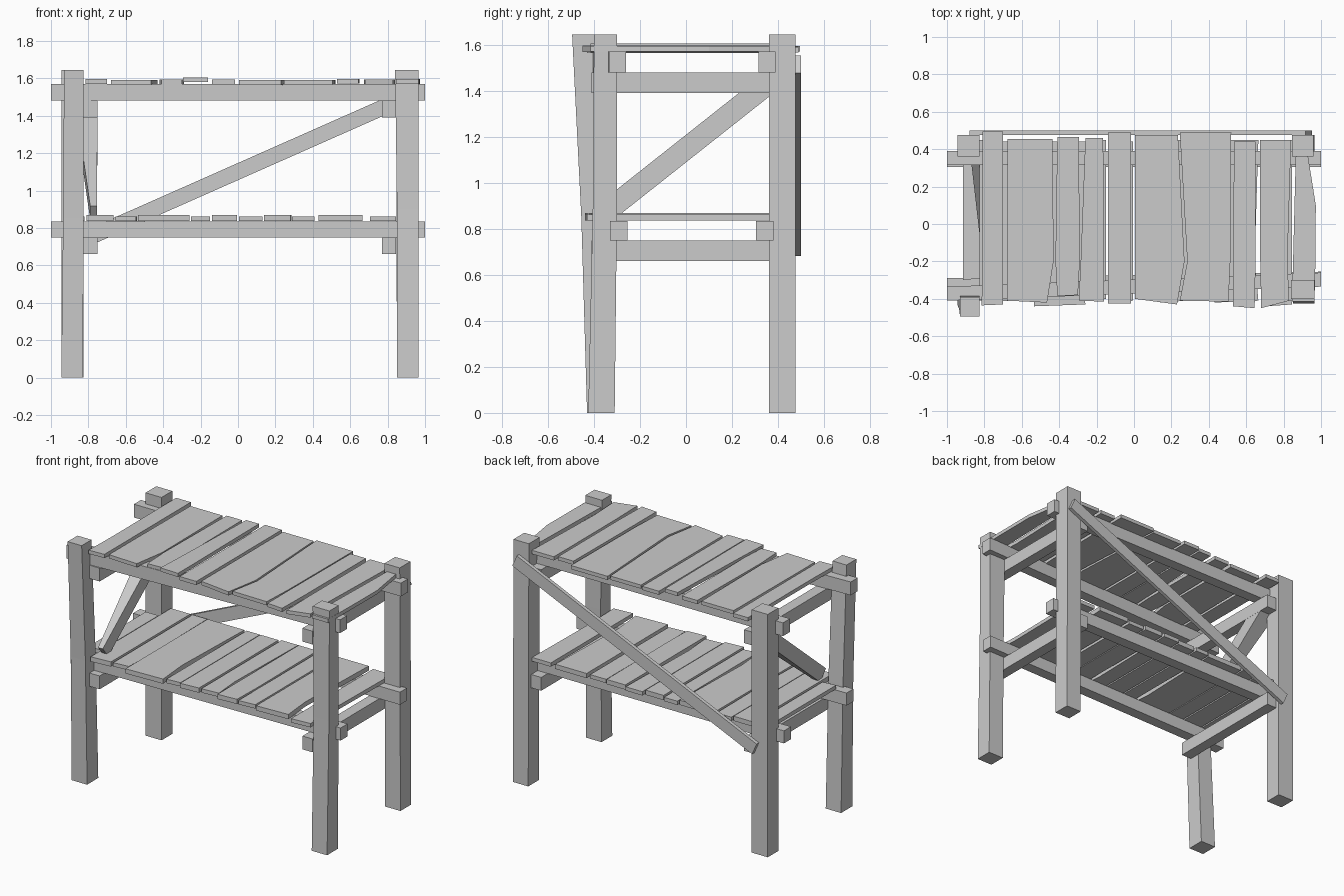
import bpy
import math
from mathutils import Vector

if "Cube" in bpy.data.objects:
    bpy.data.objects.remove(bpy.data.objects["Cube"])


def loft(name, rings):
    """Closed solid skinned through matching rings of points."""
    n = len(rings[0])
    verts = [p for r in rings for p in r]
    faces = [list(range(n))[::-1], [len(verts) - n + i for i in range(n)]]
    for k in range(len(rings) - 1):
        for i in range(n):
            j = (i + 1) % n
            faces.append([k * n + i, k * n + j, (k + 1) * n + j, (k + 1) * n + i])
    me = bpy.data.meshes.new(name)
    me.from_pydata(verts, [], faces)
    me.update()
    ob = bpy.data.objects.new(name, me)
    bpy.context.collection.objects.link(ob)
    return ob


def rect_z(x0, x1, y0, y1, z):
    return [(x0, y0, z), (x1, y0, z), (x1, y1, z), (x0, y1, z)]


def rect_x(x, y0, y1, z0, z1):
    return [(x, y0, z0), (x, y1, z0), (x, y1, z1), (x, y0, z1)]


def rect_y(y, x0, x1, z0, z1):
    return [(x0, y, z0), (x0, y, z1), (x1, y, z1), (x1, y, z0)]


# Corner posts (front ones lean a little)
H = 1.645
loft("front_left_post", [rect_z(-.945, -.83, -.43, -.31, 0),
                         rect_z(-.935, -.825, -.455, -.345, .85),
                         rect_z(-.93, -.825, -.495, -.39, H)])
loft("front_right_post", [rect_z(.85, .965, -.425, -.31, 0),
                          rect_z(.85, .965, -.405, -.30, .9),
                          rect_z(.84, .965, -.40, -.30, H)])
loft("back_left_post", [rect_z(-.945, -.825, .36, .475, z) for z in (0, H)])
loft("back_right_post", [rect_z(.85, .965, .36, .475, 0),
                         rect_z(.845, .96, .36, .475, H)])

# Long rails, the upper front one follows the leaning post
loft("upper_front_rail", [rect_x(-1, -.41, -.335, 1.48, 1.57),
                          rect_x(1, -.335, -.26, 1.48, 1.57)])
loft("lower_front_rail", [rect_x(-1, -.365, -.29, .75, .835),
                          rect_x(1, -.33, -.255, .75, .835)])
loft("upper_back_rail", [rect_x(x, .315, .39, 1.48, 1.57) for x in (-1, 1)])
loft("lower_back_rail", [rect_x(x, .305, .38, .75, .835) for x in (-1, 1)])

# Cross rails under the long rails
for side, x0, x1 in (("left", -.825, -.75), ("right", .77, .845)):
    for level, z in (("upper", 1.39), ("lower", .66)):
        loft(f"{level}_{side}_cross_rail",
             [rect_y(y, x0, x1, z, z + .09) for y in (-.41, .45)])

# Back diagonal brace, high on the right
a, b = Vector((-.862, 0, .72)), Vector((.935, 0, 1.515))
d = (b - a).normalized()
side = Vector((-d.z, 0, d.x)) * .042
loft("back_brace", [[p + side * s + Vector((0, y, 0))
                     for s, y in ((-1, .475), (1, .475), (1, .5), (-1, .5))]
                    for p in (a, b)])

# Left diagonal brace, high at the back and tapered to the front
a, b = Vector((0, -.34, .88)), Vector((0, .40, 1.465))
d = (b - a).normalized()
side = Vector((0, -d.z, d.y)) * .047
loft("left_brace", [[p + side * s + Vector((x, 0, 0))
                     for s, x in ((-1, x0), (1, x0), (1, x1), (-1, x1))]
                    for p, x0, x1 in ((a, -.79, -.755), (b, -.875, -.75))])


def plank(name, xf, xm, xb, yfl, yfr, yb, z, t=.025):
    """Board along y with front, middle and back edge pairs."""
    ym = -.2
    out = [(xf[0], yfl), (xf[1], yfr), (xm[1], ym), (xb[1], yb),
           (xb[0], yb), (xm[0], ym)]
    loft(name, [[(x, y, h) for x, y in out] for h in (z, z + t)])


# Upper deck boards
upper = [
    ((-.815, -.70), (-.81, -.70), (-.81, -.70), -.435, -.43, .495, 1.57),
    ((-.68, -.465), (-.68, -.43), (-.675, -.435), -.41, -.42, .455, 1.566),
    ((-.41, -.30), (-.42, -.29), (-.41, -.295), -.385, -.38, .465, 1.568),
    ((-.295, -.16), (-.285, -.16), (-.26, -.165), -.41, -.415, .46, 1.58),
    ((-.14, -.015), (-.14, -.015), (-.14, -.015), -.425, -.425, .49, 1.568),
    ((.005, .23), (.005, .27), (.005, .235), -.40, -.43, .475, 1.565),
    ((.245, .505), (.285, .515), (.245, .52), -.41, -.415, .49, 1.566),
    ((.53, .645), (.53, .65), (.535, .65), -.44, -.45, .44, 1.572),
    ((.68, .83), (.675, .82), (.675, .84), -.45, -.41, .45, 1.568),
]
for i, p in enumerate(upper):
    plank(f"upper_board_{i + 1}", *p)

# Curved end board between the right posts
edge = [(.845, -.415), (.965, -.415), (.97, -.2), (.972, .1), (.93, .365), (.865, .365)]
loft("upper_end_board", [[(x, y, z) for x, y in edge] for z in (1.57, 1.595)])

# Lower deck boards: left x, right x, front y, back y, right edge bend
lower = [
    (-.915, -.82, -.30, .32, 0), (-.81, -.665, -.42, .44, 0),
    (-.655, -.545, -.40, .45, .005), (-.535, -.26, -.44, .44, -.02),
    (-.25, -.15, -.41, .45, 0), (-.14, -.005, -.42, .44, 0),
    (.005, .13, -.40, .46, -.015), (.14, .28, -.42, .45, .005),
    (.29, .41, -.41, .44, 0), (.43, .665, -.42, .45, -.02),
    (.705, .845, -.44, .44, -.01),
]
for i, (x0, x1, yf, yb, bend) in enumerate(lower):
    plank(f"lower_board_{i + 1}", (x0, x1), (x0, x1 + bend), (x0, x1),
          yf, yf + .01, yb, .836, .026 + .006 * (i % 2))
